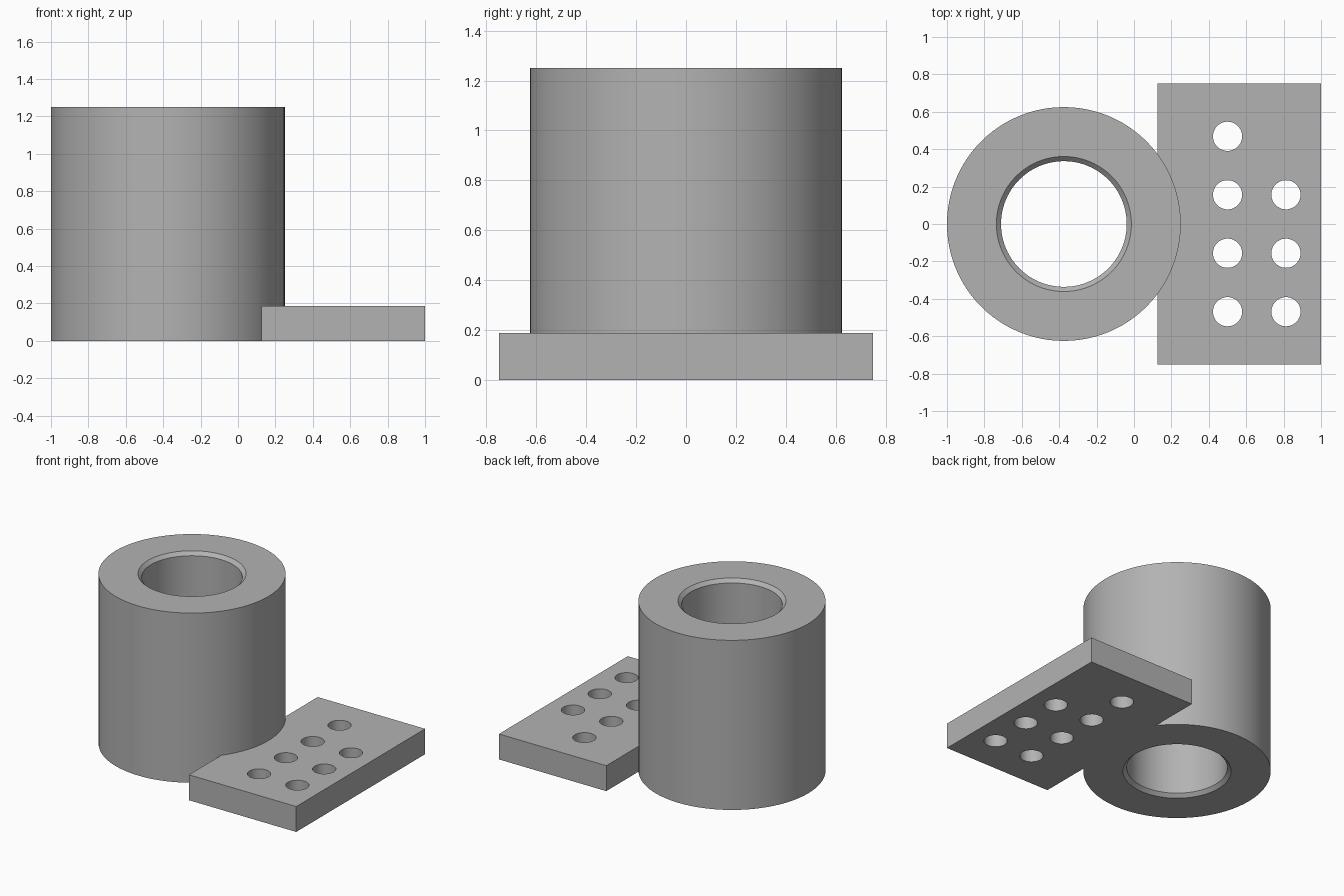
import bpy, bmesh, math
from mathutils import Matrix, Vector

if "Cube" in bpy.data.objects:
    bpy.data.objects.remove(bpy.data.objects["Cube"])

grey = bpy.data.materials.new("plain grey")
grey.diffuse_color = (0.45, 0.45, 0.45, 1)
grey.use_nodes = True
grey.node_tree.nodes["Principled BSDF"].inputs["Base Color"].default_value = grey.diffuse_color


def finish(name, bm):
    bmesh.ops.recalc_face_normals(bm, faces=bm.faces)
    mesh = bpy.data.meshes.new(name)
    bm.to_mesh(mesh)
    bm.free()
    mesh.materials.append(grey)
    obj = bpy.data.objects.new(name, mesh)
    bpy.context.collection.objects.link(obj)
    return obj


def boolean(target, other, operation):
    mod = target.modifiers.new(operation.lower(), 'BOOLEAN')
    mod.operation, mod.solver, mod.object = operation, 'EXACT', other
    bpy.context.view_layer.objects.active = target
    bpy.ops.object.modifier_apply(modifier=mod.name)
    bpy.data.objects.remove(other)


# Sleeve: closed profile revolved, with a chamfered bore at both ends
R, H, BORE, CH, CX, SEG = 0.625, 1.25, 0.336, 0.025, -0.375, 96
profile = [(R, 0), (R, H), (BORE + CH, H), (BORE, H - CH), (BORE, CH), (BORE + CH, 0)]
bm = bmesh.new()
rings = []
for i in range(SEG):
    a = 2 * math.pi * i / SEG
    rings.append([bm.verts.new((CX + r * math.cos(a), r * math.sin(a), z)) for r, z in profile])
n = len(profile)
for i in range(SEG):
    p, q = rings[i], rings[(i + 1) % SEG]
    for j in range(n):
        k = (j + 1) % n
        bm.faces.new((p[j], q[j], q[k], p[k]))
sleeve = finish("sleeve_with_mounting_plate", bm)

# Mounting plate
bm = bmesh.new()
bmesh.ops.create_cube(bm, size=1, matrix=Matrix.LocRotScale(
    Vector((0.5625, 0, 0.09375)), None, Vector((0.875, 1.5, 0.1875))))
plate = finish("mounting_plate", bm)

# Screw holes: four in the inner row, three in the outer row
bm = bmesh.new()
rows = {0.5: (0.469, 0.156, -0.156, -0.469), 0.8125: (0.156, -0.156, -0.469)}
for x, ys in rows.items():
    for y in ys:
        bmesh.ops.create_cone(bm, cap_ends=True, segments=48, radius1=0.078, radius2=0.078,
                              depth=0.6, matrix=Matrix.Translation((x, y, 0.09)))
holes = finish("hole_cutter", bm)
holes.hide_render = True

boolean(plate, holes, 'DIFFERENCE')
boolean(sleeve, plate, 'UNION')

# Smooth round walls, sharp rims
sleeve.select_set(True)
bpy.context.view_layer.objects.active = sleeve
bpy.ops.object.shade_smooth_by_angle(angle=math.radians(30))
